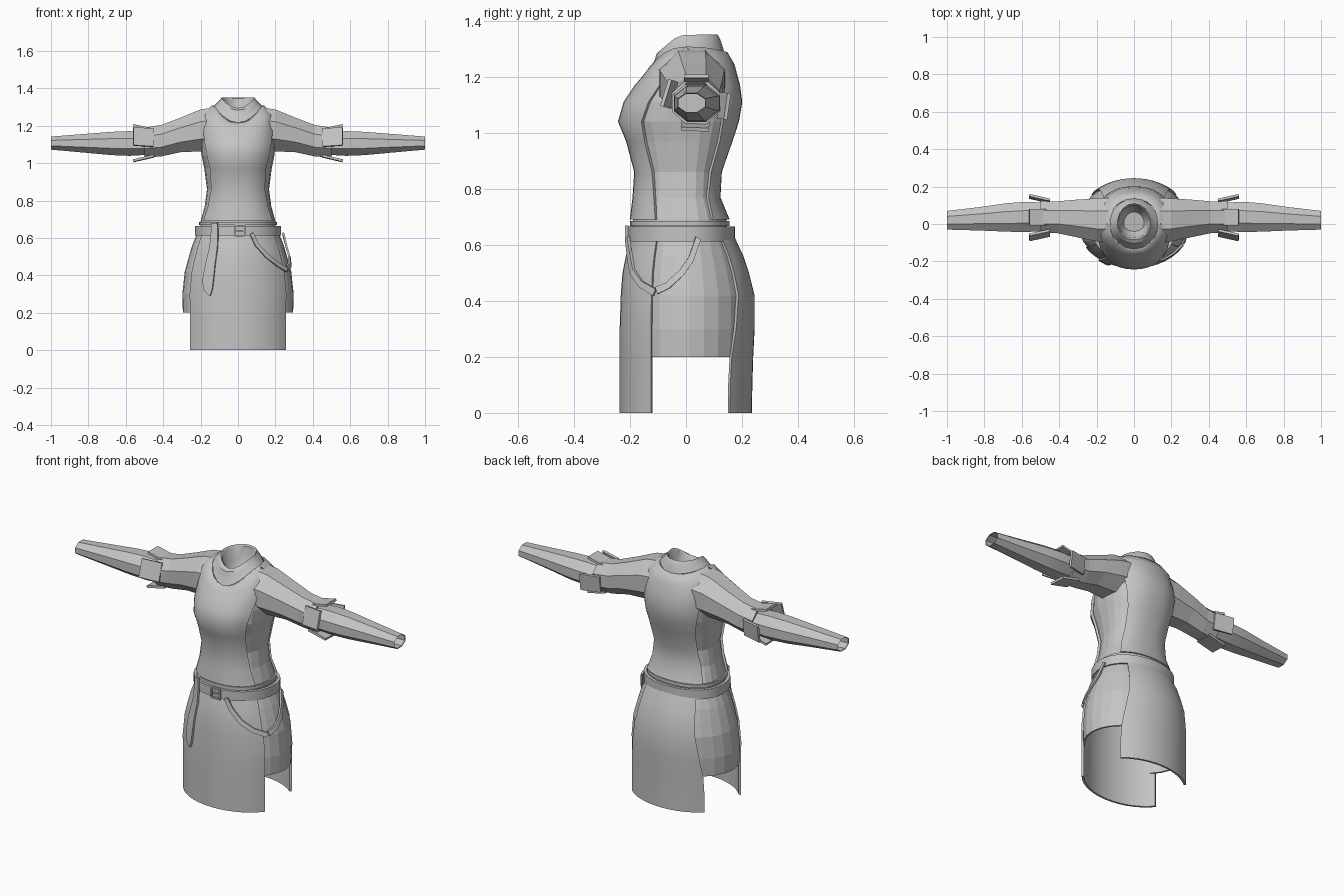
import bpy, bmesh
from math import sin, cos, radians, pi, copysign, hypot
from mathutils import Matrix, Vector

cube = bpy.data.objects.get("Cube")
if cube:
    bpy.data.objects.remove(cube, do_unlink=True)

cloth = bpy.data.materials.new("grey cloth")
cloth.use_nodes = True
GREY = (0.55, 0.55, 0.55, 1)
cloth.diffuse_color = GREY
cloth.node_tree.nodes["Principled BSDF"].inputs["Base Color"].default_value = GREY


def finish(name, bm, smooth=None):
    """Turn a bmesh into a named object, flat or smooth below an angle."""
    bmesh.ops.recalc_face_normals(bm, faces=bm.faces)
    mesh = bpy.data.meshes.new(name)
    bm.to_mesh(mesh)
    bm.free()
    mesh.materials.append(cloth)
    if smooth:
        mesh.shade_smooth()
        mesh.set_sharp_from_angle(angle=radians(smooth))
    ob = bpy.data.objects.new(name, mesh)
    bpy.context.collection.objects.link(ob)
    return ob


def loft(name, rings, smooth=None, cap=False):
    """Skin closed rings of points into a tube, with the last ring capped if asked."""
    bm = bmesh.new()
    vs = [[bm.verts.new(p) for p in ring] for ring in rings]
    n = len(vs[0])
    for a, b in zip(vs, vs[1:]):
        for k in range(n):
            m = (k + 1) % n
            bm.faces.new((a[k], a[m], b[m], b[k]))
    if cap:
        bm.faces.new(vs[-1])
    return finish(name, bm, smooth)


def slab(name, ni, nj, f, off, thick, smooth=30):
    """Thick sheet from f(i, j, offset), closed round its border."""
    bm = bmesh.new()
    skins = [[[bm.verts.new(f(i, j, o)) for j in range(nj)] for i in range(ni)]
             for o in (off, off - thick)]
    for s in skins:
        for i in range(ni - 1):
            for j in range(nj - 1):
                bm.faces.new((s[i][j], s[i][j + 1], s[i + 1][j + 1], s[i + 1][j]))
    rim = [(0, j) for j in range(nj)] + [(i, nj - 1) for i in range(1, ni)]
    rim += [(ni - 1, j) for j in range(nj - 2, -1, -1)] + [(i, 0) for i in range(ni - 2, 0, -1)]
    for (a, b), (c, d) in zip(rim, rim[1:] + rim[:1]):
        bm.faces.new((skins[0][a][b], skins[0][c][d], skins[1][c][d], skins[1][a][b]))
    return finish(name, bm, smooth)


def surf(ring, deg, off=0, power=2):
    """Point on a body ring; 0 degrees is the front, 90 the left side."""
    zf, zs, zb, rx, yf, yb = ring
    s, c = sin(radians(deg)), cos(radians(deg))
    e = 2 / power
    x = (rx + off) * copysign(abs(s) ** e, s)
    y = (yf - off if c > 0 else yb + off) * abs(c) ** e
    return Vector((x, y, zs + ((zf if c > 0 else zb) - zs) * c * c))


def level(z, *rest):
    return (z, z, z) + rest


# Torso under-layer
torso = [level(.62, .205, -.19, .15), level(.69, .2, -.19, .145),
         level(.77, .178, -.18, .112), level(.86, .166, -.174, .117),
         level(.97, .18, -.203, .155), level(1.04, .194, -.232, .178),
         level(1.11, .2, -.212, .19), level(1.17, .196, -.172, .182),
         (1.195, 1.265, 1.245, .177, -.15, .162), (1.215, 1.308, 1.288, .13, -.134, .137)]
# Collar, turning in at the rim and closing inside the neck
collar = [(1.235, 1.316, 1.31, .12, -.123, .13), (1.265, 1.328, 1.335, .108, -.11, .122),
          (1.283, 1.335, 1.346, .1, -.105, .116), (1.295, 1.35, 1.352, .09, -.084, .11),
          (1.285, 1.342, 1.345, .083, -.074, .102), (1.24, 1.27, 1.28, .08, -.066, .094),
          (1.215, 1.225, 1.23, .055, -.04, .065)]
TP = 2.3
loft("torso_lining", [[surf(r, k * 15, 0, TP) for k in range(24)] for r in torso])
loft("collar", [[surf(r, k * 20) for k in range(18)] for r in [torso[-1]] + collar], 40, True)

# Front and back tunic panels, meeting over the shoulders
front_half = [60, 56, 52, 49, 52, 56, 62, 80, 90]
back_half = [54, 52, 48, 46, 48, 52, 60, 80, 90]
for name, mid, halves in (("tunic_front", 0, front_half), ("tunic_back", 180, back_half)):
    slab(name, 9, 13,
         lambda i, j, o: surf(torso[i + 1], mid + halves[i] * (j / 6 - 1), o, TP), .011, .015, 60)

# Hem roll along the bottom of the tunic
slab("tunic_hem", 2, 33,
     lambda i, j, o: surf(level(.668 + .018 * i, .2, -.192, .147), j * 11.25, o, TP), .008, .012)

# Skirt panels
skirt = [level(0, .3, -.235, .23), level(.1, .3, -.235, .232), level(.2, .3, -.235, .235),
         level(.3, .303, -.235, .24), level(.42, .29, -.231, .24), level(.5, .268, -.225, .22),
         level(.56, .25, -.213, .2), level(.635, .22, -.193, .165)]
back_edge = [48, 48, 47, 43, 40, 40, 41, 43]
slab("skirt_front", 8, 15, lambda i, j, o: surf(skirt[i], 58 * (j / 7 - 1), o), .002, .012)
slab("skirt_back", 8, 15,
     lambda i, j, o: surf(skirt[i], 180 + back_edge[i] * (j / 7 - 1), o), .005, .012)
for side, label in ((1, "left"), (-1, "right")):
    slab("skirt_side_" + label, 6, 8,
         lambda i, j, o: surf(skirt[i + 2], side * (52 + j * 13.5), o), -.005, .01, None)

# Belt
slab("belt", 2, 37,
     lambda i, j, o: surf(level(.612 + .053 * i, .219, -.198, .163), j * 10, o, 2.1), .012, .016)


def box(name, size, matrix):
    bm = bmesh.new()
    bmesh.ops.create_cube(bm, size=1, matrix=matrix @ Matrix.Diagonal((*size, 1)))
    return finish(name, bm)


# Belt buckle: four bars and a tongue
for n, (x, z, w, h) in enumerate([(.01, .665, .055, .008), (.01, .611, .055, .008),
                                  (-.016, .638, .008, .054), (.036, .638, .008, .054),
                                  (.012, .638, .04, .008)]):
    box("belt_buckle_%d" % n, (w, .012, h), Matrix.Translation((x, -.212, z)))


def skirt_at(z):
    """Skirt ring interpolated at height z."""
    z = min(z, skirt[-1][0])
    for a, b in zip(skirt, skirt[1:]):
        if z <= b[0]:
            t = (z - a[0]) / (b[0] - a[0])
            return [p + (q - p) * t for p, q in zip(a, b)]


def strap(name, path, lift=.013):
    """Flat strap lying on the skirt through (degrees, z, half width)."""
    def point(i, j, o):
        d, z, w = path[i]
        d0, z0, _ = path[max(i - 1, 0)]
        d1, z1, _ = path[min(i + 1, len(path) - 1)]
        arc = radians(1) * .26
        tx, tz = (d1 - d0) * arc, z1 - z0
        length = hypot(tx, tz)
        k = (j - 1) * w / length
        d, z = d - tz * k / arc, z + tx * k
        p = surf(skirt_at(z), d, o + (.016 if z > .6 else 0))
        p.z = z
        return p
    slab(name, len(path), 3, point, lift, .01)


strap("hanging_belt_end", [(-31, .68, .02), (-30, .62, .022), (-30, .55, .024),
                           (-31, .46, .027), (-32, .37, .029), (-31, .325, .022),
                           (-29, .292, .003)])
strap("loop_strap_front", [(17, .625, .011), (23, .565, .012), (34, .505, .012),
                           (47, .46, .012), (62, .43, .013)])
strap("loop_strap_side", [(64, .437, .013), (74, .455, .012), (86, .5, .012),
                          (95, .55, .012), (103, .625, .012)])


def arm_ring(side, x, yc, zc, ry, rz):
    g = 1 / cos(pi / 8)
    angles = [(k + .5) * pi / 4 for k in range(8)]
    return [(side * x, yc + g * ry * cos(a), zc + g * rz * sin(a)) for a in angles]


upper = [(.11, .02, 1.185, .12, .115), (.2, .022, 1.175, .115, .112),
         (.31, .03, 1.15, .1, .092), (.41, .036, 1.12, .085, .084),
         (.5, .036, 1.11, .086, .08), (.5, .036, 1.11, .078, .068)]
lower = [(.47, .038, 1.105, .075, .06), (.58, .038, 1.105, .081, .066),
         (.68, .035, 1.105, .076, .062), (.82, .028, 1.106, .063, .05),
         (1, .02, 1.107, .05, .035), (.997, .02, 1.107, .047, .032),
         (.82, .028, 1.106, .058, .045), (.68, .035, 1.105, .07, .056)]
# Flared elbow plates: direction round the arm, distance, width
plates = [(90, .08, .088), (163, .1, .1), (-8, .1, .095), (-92, .085, .1)]

for side, label in ((1, "left"), (-1, "right")):
    loft("upper_sleeve_" + label, [arm_ring(side, *r) for r in upper])
    loft("lower_sleeve_" + label, [arm_ring(side, *r) for r in lower], 25, True)
    for n, (deg, dist, width) in enumerate(plates):
        place = (Matrix.Translation((side * .505, .036, 1.11))
                 @ Matrix.Rotation(radians(deg), 4, "X")
                 @ Matrix.Translation((0, dist, 0))
                 @ Matrix.Rotation(side * radians(13), 4, "Z"))
        box("elbow_plate_%s_%d" % (label, n), (.112, .013, width), place)
